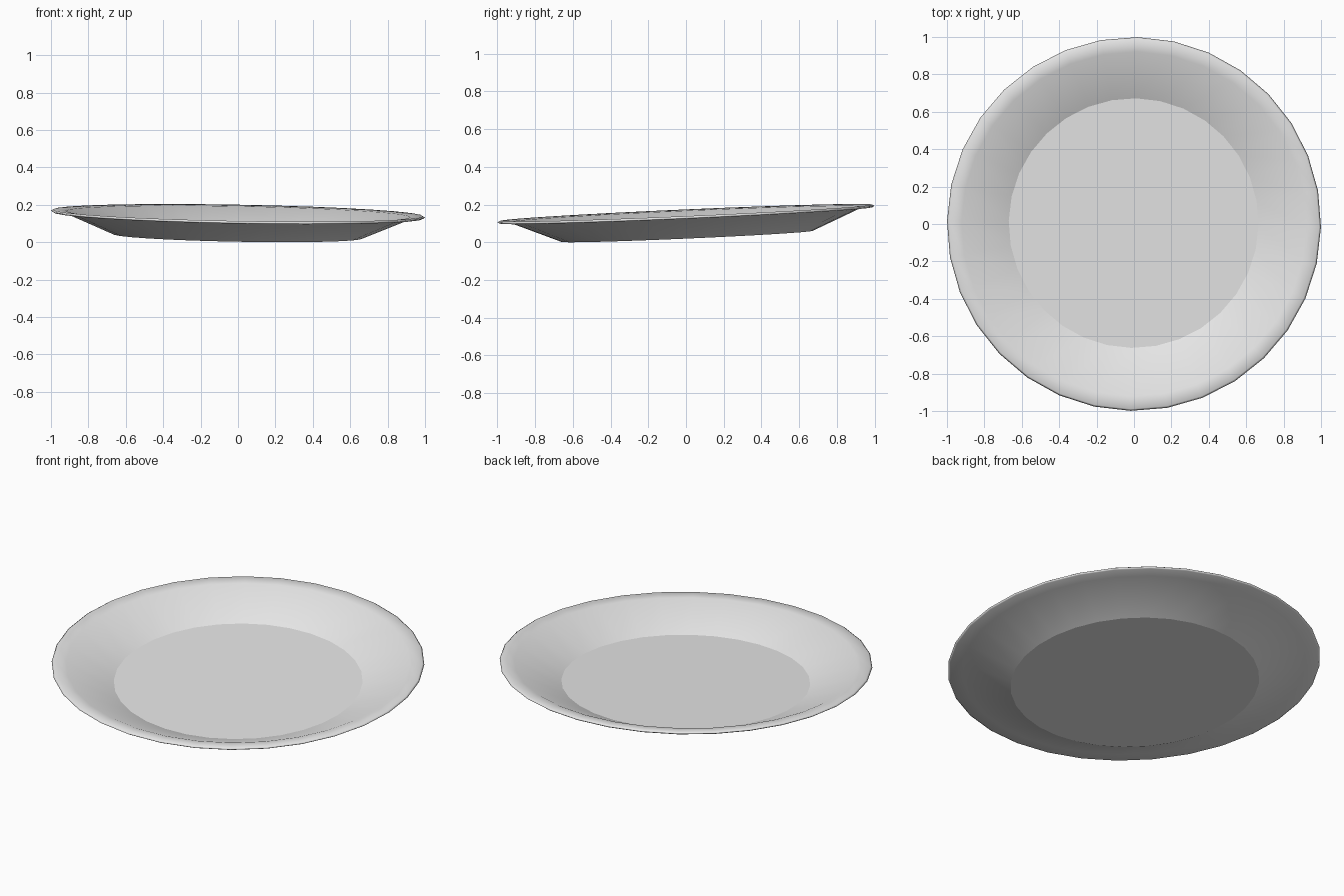
import bpy, bmesh, math
from mathutils import Matrix, Vector

if "Cube" in bpy.data.objects:
    bpy.data.objects.remove(bpy.data.objects["Cube"])

SIDES = 32
FLOOR_R = 0.668

# profile (radius, height): underside edge, wall, lip, inner wall, floor edge
profile = [(FLOOR_R, 0.0), (0.922, 0.107), (0.99, 0.111), (1.0, 0.118),
           (0.99, 0.125), (0.922, 0.119), (FLOOR_R, 0.008)]

bm = bmesh.new()
rings = []
for r, z in profile:
    ring = []
    for i in range(SIDES):
        a = 2 * math.pi * i / SIDES - math.radians(1)
        ring.append(bm.verts.new((r * math.cos(a), r * math.sin(a), z)))
    rings.append(ring)

# wall and lip
for lo, hi in zip(rings, rings[1:]):
    for i in range(SIDES):
        j = (i + 1) % SIDES
        bm.faces.new((lo[i], lo[j], hi[j], hi[i]))

# flat underside and floor
discs = [bm.faces.new(rings[0][::-1]), bm.faces.new(rings[-1])]
bmesh.ops.recalc_face_normals(bm, faces=bm.faces[:])
for f in bm.faces:
    f.smooth = True
for d in discs:
    for e in d.edges:
        e.smooth = False

# slight tilt, then rest on the ground and centre
bm.transform(Matrix.Rotation(0.018, 4, 'Y') @ Matrix.Rotation(0.044, 4, 'X'))
lo = [min(v.co[k] for v in bm.verts) for k in range(3)]
hi = [max(v.co[k] for v in bm.verts) for k in range(3)]
bm.transform(Matrix.Translation(Vector((-(lo[0] + hi[0]) / 2, -(lo[1] + hi[1]) / 2, -lo[2]))))

mesh = bpy.data.meshes.new("plate")
bm.to_mesh(mesh)
bm.free()
plate = bpy.data.objects.new("plate", mesh)
bpy.context.collection.objects.link(plate)

mat = bpy.data.materials.new("light_grey")
mat.diffuse_color = (0.8, 0.8, 0.8, 1)
mat.use_nodes = True
mat.node_tree.nodes["Principled BSDF"].inputs["Base Color"].default_value = mat.diffuse_color
mesh.materials.append(mat)
